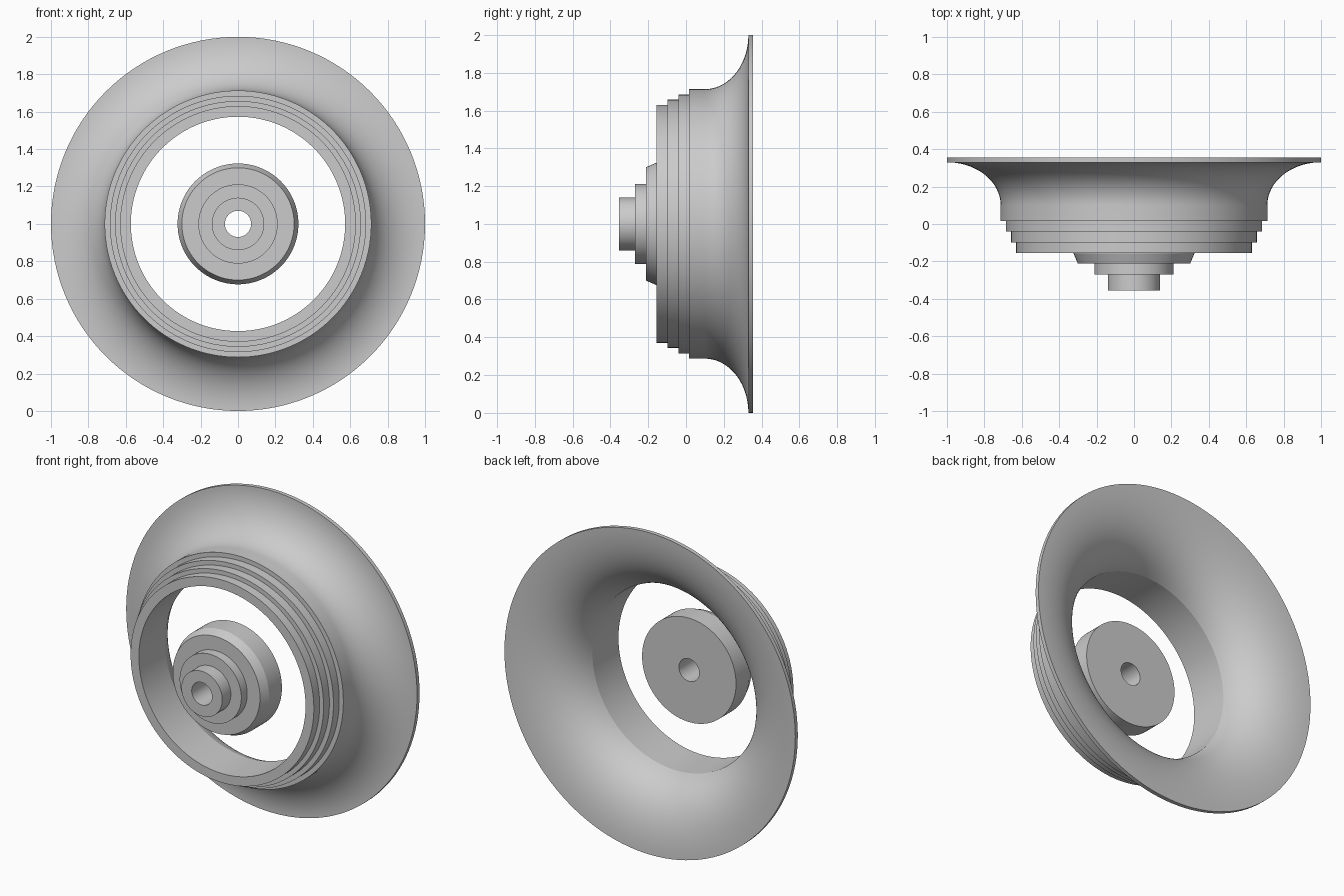
import bpy
import bmesh
from math import cos, sin, pi, radians
from mathutils import Vector, Matrix

cube = bpy.data.objects.get("Cube")
if cube:
    bpy.data.objects.remove(cube)

grey = bpy.data.materials.new("plain grey")
grey.use_nodes = True
colour = (0.6, 0.6, 0.6, 1)
grey.diffuse_color = colour
grey.node_tree.nodes["Principled BSDF"].inputs["Base Color"].default_value = colour

CENTRE = Vector((0, 0, 1))
SEGMENTS = 128


def revolve(name, profile):
    """Spin a closed (radius, y) profile about the front-to-back axis."""
    bm = bmesh.new()
    verts = [bm.verts.new((r, y, 1)) for r, y in profile]
    edges = [bm.edges.new((v, verts[i - 1])) for i, v in enumerate(verts)]
    bmesh.ops.spin(bm, geom=verts + edges, cent=CENTRE, axis=(0, 1, 0),
                   angle=2 * pi, steps=SEGMENTS)
    bmesh.ops.remove_doubles(bm, verts=bm.verts, dist=0.0001)
    bmesh.ops.recalc_face_normals(bm, faces=bm.faces)
    mesh = bpy.data.meshes.new(name)
    bm.to_mesh(mesh)
    bm.free()
    obj = bpy.data.objects.new(name, mesh)
    bpy.context.collection.objects.link(obj)
    mesh.materials.append(grey)
    bpy.ops.object.select_all(action='DESELECT')
    obj.select_set(True)
    bpy.context.view_layer.objects.active = obj
    bpy.ops.object.shade_smooth_by_angle(angle=radians(14))
    return obj


def bezier(a, b, c, steps):
    """Points on a quadratic curve from a to c."""
    a, b, c = Vector(a), Vector(b), Vector(c)
    ts = [i / steps for i in range(steps + 1)]
    return [tuple(a * (1 - t) ** 2 + b * 2 * t * (1 - t) + c * t * t) for t in ts]


# Flared housing: stepped front collar, trumpet outside, bell inside
STEP = 0.057
FRONT = -0.155
collar = [(0.573, FRONT)]
for i, r in enumerate((0.63, 0.657, 0.685, 0.713)):
    collar += [(r, FRONT + i * STEP), (r, FRONT + (i + 1) * STEP)]
collar.pop()
flare = [(1 - 0.287 * cos(a), 0.1 + 0.23 * sin(a))
         for a in (i * pi / 48 for i in range(25))]
bell = bezier((1, 0.355), (0.65, 0.34), (0.573, 0.1), 24)
revolve("flared_housing", collar + flare + bell)

# Stepped hub with a through hole, floating in the opening
revolve("centre_hub", [
    (0.07, -0.355), (0.14, -0.355), (0.14, -0.27), (0.212, -0.27),
    (0.212, -0.212), (0.3, -0.212), (0.323, -0.158), (0.323, -0.03),
    (0.07, -0.03)])
